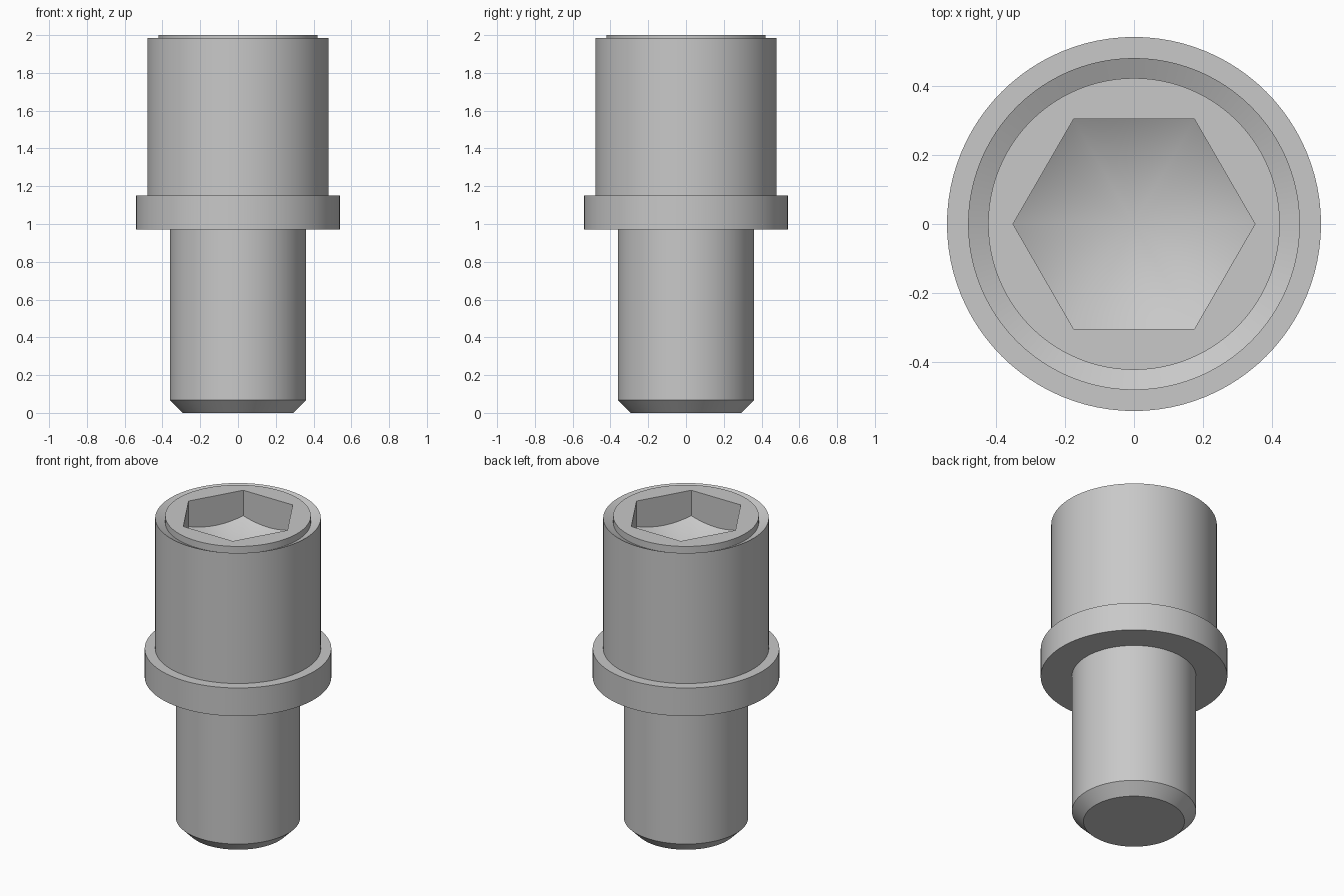
import bpy, bmesh
from math import cos, sin, tan, pi, radians

cube = bpy.data.objects.get("Cube")
if cube:
    bpy.data.objects.remove(cube, do_unlink=True)

SEGMENTS = 96          # a multiple of six, so the hexagon corners land on points
HEX_FLAT = 0.303       # centre to flat of the hexagon socket
APEX_Z = 1.635         # bottom of the drill point
CONE = tan(radians(30))

steel = bpy.data.materials.new("plain steel grey")
steel.use_nodes = True
GREY = (0.58, 0.58, 0.58, 1)
steel.diffuse_color = GREY
steel.node_tree.nodes["Principled BSDF"].inputs["Base Color"].default_value = GREY

bm = bmesh.new()
angles = [2 * pi * i / SEGMENTS for i in range(SEGMENTS)]


def hex_radius(a):
    return HEX_FLAT / cos(a % (pi / 3) - pi / 6)


def ring(radius, height):
    """Loop of points; radius and height are functions of the angle."""
    return [bm.verts.new((radius(a) * cos(a), radius(a) * sin(a), height(a)))
            for a in angles]


def circle(r, z):
    return ring(lambda a: r, lambda a: z)


# Outer profile: chamfered tip, shank, flange, head, sloping rim groove, raised disc
profile = [(0.293, 0), (0.36, 0.067), (0.36, 0.97), (0.541, 0.97), (0.541, 1.15),
           (0.48, 1.15), (0.48, 1.985), (0.422, 1.957), (0.422, 2.0)]
loops = [circle(r, z) for r, z in profile]

# Hexagon socket: mouth, then walls down to where they meet the conical floor
loops.append(ring(hex_radius, lambda a: 2.0))
loops.append(ring(hex_radius, lambda a: APEX_Z + CONE * hex_radius(a)))

bm.faces.new(loops[0][::-1])
for low, high in zip(loops, loops[1:]):
    for i in range(SEGMENTS):
        j = (i + 1) % SEGMENTS
        bm.faces.new((low[i], low[j], high[j], high[i]))

# Conical drill-point floor
apex = bm.verts.new((0, 0, APEX_Z))
for i in range(SEGMENTS):
    bm.faces.new((loops[-1][i], loops[-1][(i + 1) % SEGMENTS], apex))

bmesh.ops.recalc_face_normals(bm, faces=bm.faces)
mesh = bpy.data.meshes.new("flanged_socket_pin")
bm.to_mesh(mesh)
bm.free()
mesh.materials.append(steel)

pin = bpy.data.objects.new("flanged_socket_pin", mesh)
bpy.context.collection.objects.link(pin)
bpy.ops.object.select_all(action='DESELECT')
pin.select_set(True)
bpy.context.view_layer.objects.active = pin
bpy.ops.object.shade_smooth_by_angle(angle=radians(30))
